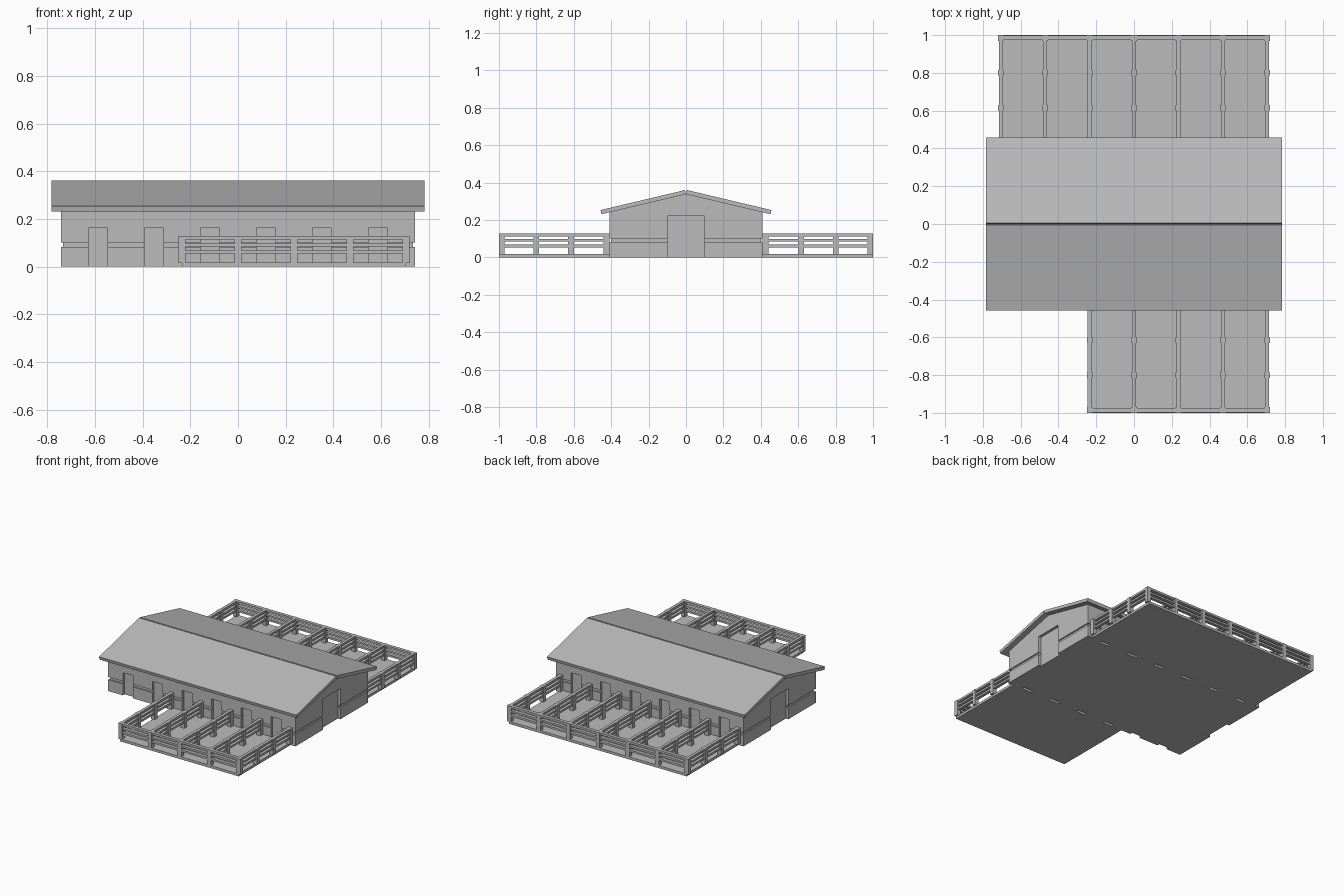
import bpy
import bmesh
from mathutils import Vector

cube = bpy.data.objects.get("Cube")
if cube:
    bpy.data.objects.remove(cube, do_unlink=True)

grey = bpy.data.materials.new("plain grey")
grey.use_nodes = True
tone = (0.5, 0.5, 0.5, 1)
grey.diffuse_color = tone
shader = grey.node_tree.nodes["Principled BSDF"]
shader.inputs["Base Color"].default_value = tone
shader.inputs["Roughness"].default_value = 0.8


def finish(name, bm):
    bmesh.ops.recalc_face_normals(bm, faces=bm.faces)
    mesh = bpy.data.meshes.new(name)
    bm.to_mesh(mesh)
    bm.free()
    mesh.materials.append(grey)
    obj = bpy.data.objects.new(name, mesh)
    bpy.context.collection.objects.link(obj)
    return obj


def add_box(bm, xs, ys, zs):
    verts = bmesh.ops.create_cube(bm, size=1)["verts"]
    lo, hi = (Vector(p) for p in zip(sorted(xs), sorted(ys), sorted(zs)))
    for v in verts:
        v.co = (lo + hi) / 2 + v.co * (hi - lo)


def box(name, xs, ys, zs):
    bm = bmesh.new()
    add_box(bm, xs, ys, zs)
    return finish(name, bm)


def prism(name, profile, half_length):
    """Extrude a (y, z) profile along x."""
    bm = bmesh.new()
    face = bm.faces.new([bm.verts.new((-half_length, y, z)) for y, z in profile])
    moved = bmesh.ops.extrude_face_region(bm, geom=[face])["geom"]
    bmesh.ops.translate(bm, vec=(2 * half_length, 0, 0),
                        verts=[v for v in moved if isinstance(v, bmesh.types.BMVert)])
    return finish(name, bm)


def cut(target, xs, ys, zs):
    cutter = box("cutter", xs, ys, zs)
    cutter.hide_render = True
    mod = target.modifiers.new("cut", "BOOLEAN")
    mod.operation, mod.solver, mod.object = "DIFFERENCE", "EXACT", cutter
    bpy.context.view_layer.objects.active = target
    bpy.ops.object.modifier_apply(modifier=mod.name)
    bpy.data.objects.remove(cutter, do_unlink=True)


HX, HY = 0.743, 0.41          # half size of the barn walls
STEP = 0.235                  # stall spacing
FLOOR = 0.018

# Barn walls with a gable at each end
walls = prism("barn_walls", [(-HY, 0), (HY, 0), (HY, 0.245), (0, 0.342), (-HY, 0.245)], HX)

# Groove round the walls, recessed stall doors and end doors
for s in (-1, 1):
    cut(walls, (-1, 1), (s * (HY - 0.01), s), (0.081, 0.1))
    cut(walls, (s * (HX - 0.01), s), (-1, 1), (0.081, 0.1))
for s in (-1, 1):
    cut(walls, (s * (HX - 0.02), s), (-0.1, 0.1), (-0.1, 0.22))
    for i in range(6):
        x = (i - 2.5) * STEP
        cut(walls, (x - 0.04, x + 0.04), (s * (HY - 0.02), s), (-0.1, 0.162))

# Roof slabs, square-cut so a small notch runs along the ridge
for name, s in (("front_roof", -1), ("back_roof", 1)):
    prism(name, [(0, 0.338), (s * 0.005, 0.36), (s * 0.457, 0.253), (s * 0.452, 0.231)], 0.783)

# Fence levels: lower, middle and top rails
RAILS = [(0.054, 0.068), (0.084, 0.097), (0.113, 0.128)]
POST_Y = (0.425, 0.615, 0.8, 0.985)


def pens(side, s, first, last):
    posts_x = [i * STEP for i in range(first, last + 1)]
    x0, x1 = posts_x[0], posts_x[-1]
    box(side + "_pen_floor", (x0, x1), (s * HY, s), (0, FLOOR))

    # Outer fence rails
    bm = bmesh.new()
    for z in RAILS:
        add_box(bm, (x0 - 0.012, x1 + 0.012), (s * 0.974, s * 0.998), z)
    finish(side + "_outer_rails", bm)

    # Side fences and stall dividers
    for n, x in enumerate(posts_x):
        bm = bmesh.new()
        for z in RAILS:
            add_box(bm, (x - 0.0105, x + 0.0105), (s * HY, s * 0.98), z)
        finish(f"{side}_divider_rails_{n + 1}", bm)
        bm = bmesh.new()
        for y in POST_Y:
            add_box(bm, (x - 0.015, x + 0.015), (s * (y - 0.015), s * (y + 0.015)), (FLOOR - 0.003, 0.128))
        finish(f"{side}_divider_posts_{n + 1}", bm)


pens("front", -1, -1, 3)
pens("back", 1, -3, 3)
